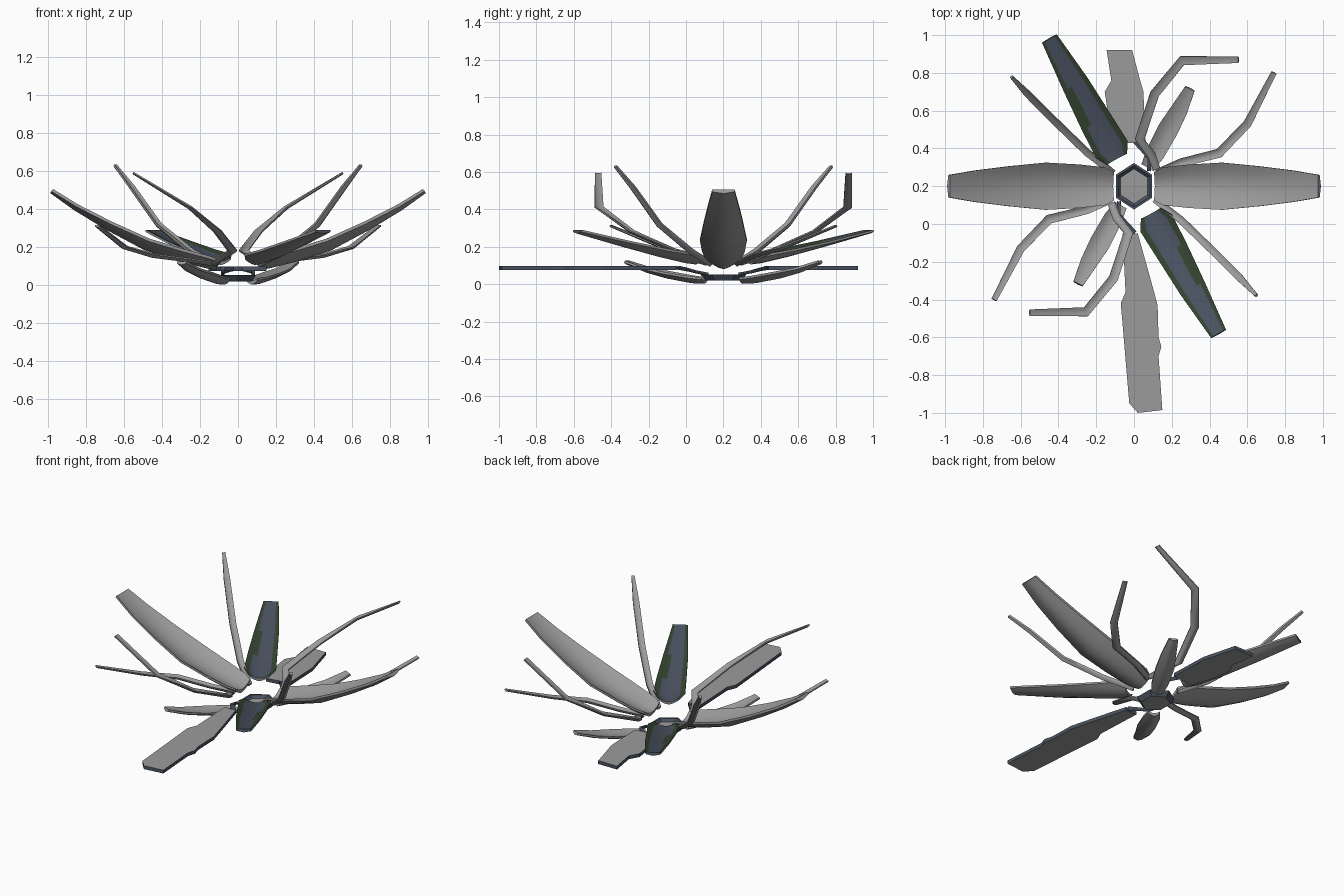
import bpy, bmesh, math
from mathutils import Vector

if "Cube" in bpy.data.objects:
    bpy.data.objects.remove(bpy.data.objects["Cube"])


def material(name, col):
    m = bpy.data.materials.new(name)
    m.diffuse_color = (*col, 1)
    m.use_nodes = True
    m.node_tree.nodes["Principled BSDF"].inputs["Base Color"].default_value = m.diffuse_color
    return m


GREY = material("grey", (0.33, 0.33, 0.33))
SLATE = material("slate blue", (0.07, 0.087, 0.122))
GREEN = material("dark green", (0.035, 0.06, 0.03))


def finish(bm, name, mats, smooth=True):
    bmesh.ops.recalc_face_normals(bm, faces=bm.faces)
    me = bpy.data.meshes.new(name)
    bm.to_mesh(me)
    bm.free()
    for m in mats:
        me.materials.append(m)
    ob = bpy.data.objects.new(name, me)
    bpy.context.collection.objects.link(ob)
    if smooth:
        bpy.ops.object.select_all(action='DESELECT')
        ob.select_set(True)
        bpy.context.view_layer.objects.active = ob
        bpy.ops.object.shade_smooth_by_angle(angle=math.radians(40))
    return ob


def turn(p):
    """Half turn about the plant's stem."""
    return (-p[0], 0.4 - p[1], *p[2:])


def leaf(name, pts, channel=0.3, tip=1.0, thick=0.02, dark=False, main=GREY):
    """Channelled blade along (x, y, z, width) stations; z is the midrib top.
    The channel depth fades to channel * tip at the end."""
    n = 7
    bm = bmesh.new()
    rings = []
    last = len(pts) - 1
    for i, p in enumerate(pts):
        a, b = pts[max(i - 1, 0)], pts[min(i + 1, last)]
        t = (Vector(b[:3]) - Vector(a[:3])).normalized()
        side = t.cross(Vector((0, 0, 1))).normalized()
        up = side.cross(t)
        depth = channel * p[3] * (1 + (tip - 1) * (i / last) ** 2)
        us = [2 * k / (n - 1) - 1 for k in range(n)]
        ring = [(u, 0) for u in us]
        ring += [(u, -thick * (1 - 0.4 * abs(u))) for u in reversed(us)]
        rings.append([bm.verts.new(Vector(p[:3]) + side * u * p[3] / 2 + up * (depth * u * u + h))
                      for u, h in ring])
    for i in range(last):
        for k in range(2 * n):
            j = (k + 1) % (2 * n)
            f = bm.faces.new((rings[i][k], rings[i][j], rings[i + 1][j], rings[i + 1][k]))
            if dark and k < n - 1:      # painted upper side: slate with green borders
                f.material_index = 2 if k in (0, n - 2) or (k == 1 and i == 2) else 1
    bm.faces.new(rings[0])
    cap = bm.faces.new(rings[-1])
    cap.material_index = 1 if dark else 0
    return finish(bm, name, [main, SLATE, GREEN])


def pair(name, pts, **kw):
    leaf(name + "_a", pts, **kw)
    leaf(name + "_b", [turn(p) for p in pts], **kw)


# Broad side leaves
pair("broad_leaf", [(0.11, 0.2, 0.105, 0.15), (0.16, 0.2, 0.112, 0.2), (0.3, 0.2, 0.147, 0.23),
                    (0.48, 0.2, 0.205, 0.25), (0.68, 0.2, 0.312, 0.21), (0.85, 0.2, 0.415, 0.165),
                    (0.975, 0.2, 0.505, 0.12)], channel=0.22, tip=0.05, thick=0.025)
# Dark painted leaves
pair("dark_leaf", [(-0.09, 0.345, 0.125, 0.12), (-0.12, 0.40, 0.132, 0.19), (-0.2, 0.54, 0.165, 0.175),
                   (-0.31, 0.74, 0.22, 0.145), (-0.447, 0.98, 0.29, 0.09)], channel=0.18, tip=0.05, dark=True)
# Low short leaves
pair("short_leaf", [(0.07, 0.30, 0.022, 0.07), (0.11, 0.37, 0.025, 0.1), (0.18, 0.5, 0.05, 0.11),
                    (0.24, 0.605, 0.08, 0.09), (0.295, 0.715, 0.125, 0.055)], channel=0.2, tip=0.1)
# Thin bent blades
pair("bent_blade", [(0.12, 0.29, 0.11, 0.04), (0.09, 0.37, 0.135, 0.045), (0.03, 0.45, 0.175, 0.05),
                    (0.11, 0.69, 0.28, 0.05), (0.255, 0.865, 0.41, 0.05), (0.55, 0.87, 0.595, 0.035)],
     channel=0.25, tip=0.1, thick=0.012)
pair("curved_blade", [(0.12, 0.27, 0.11, 0.04), (0.25, 0.325, 0.13, 0.045), (0.45, 0.375, 0.155, 0.05),
                      (0.6, 0.53, 0.2, 0.045), (0.74, 0.8, 0.315, 0.03)], channel=0.25, tip=0.1, thick=0.012)
pair("upright_blade", [(0.11, 0.13, 0.11, 0.035), (0.25, 0.02, 0.18, 0.04), (0.42, -0.145, 0.32, 0.04),
                       (0.56, -0.285, 0.52, 0.038), (0.645, -0.375, 0.635, 0.018)],
     channel=0.25, tip=0.1, thick=0.018)


# Flat slabs with slate rims
def slab(name, outline):
    bm = bmesh.new()
    f = bm.faces.new([bm.verts.new((x, y, 0.075)) for x, y in outline])
    ext = bmesh.ops.extrude_face_region(bm, geom=[f])["geom"]
    bmesh.ops.translate(bm, vec=(0, 0, 0.022), verts=[v for v in ext if isinstance(v, bmesh.types.BMVert)])
    bm.normal_update()
    for f in bm.faces:
        f.material_index = 0 if abs(f.normal.z) > 0.5 else 1
    return finish(bm, name, [GREY, SLATE], smooth=False)


slab("front_slab", [(-0.06, -0.05), (0.02, -0.05), (0.09, -0.3), (0.125, -0.43), (0.13, -0.6), (0.145, -0.65),
                    (0.13, -0.7), (0.15, -0.985), (0.02, -1.0), (-0.025, -0.95), (-0.07, -0.42), (-0.045, -0.36)])
slab("back_slab", [(0.06, 0.44), (0.05, 0.7), (0.03, 0.77), (-0.01, 0.92), (-0.145, 0.92), (-0.12, 0.76),
                   (-0.155, 0.7), (-0.14, 0.6), (-0.09, 0.42)])
# Slab stalks, curling round to the hub
pair("slab_stalk", [(0.0, 0.45, 0.088, 0.035), (0.04, 0.40, 0.08, 0.025), (0.08, 0.35, 0.068, 0.02),
                    (0.08, 0.28, 0.055, 0.02)], thick=0.01, main=SLATE)

# Six-sided hub: slate collar with a grey dish
bm = bmesh.new()
loops = []
for r, z in ((0.085, 0.02), (0.11, 0.052), (0.098, 0.052), (0.082, 0.035)):
    loops.append([bm.verts.new((r * math.cos(math.radians(60 * k + 30)),
                                0.2 + 1.12 * r * math.sin(math.radians(60 * k + 30)), z)) for k in range(6)])
for a, b in zip(loops, loops[1:]):
    for k in range(6):
        f = bm.faces.new((a[k], a[(k + 1) % 6], b[(k + 1) % 6], b[k]))
        f.material_index = 1
bm.faces.new(loops[0])
bm.faces.new(loops[-1])
finish(bm, "hub", [GREY, SLATE], smooth=False)
